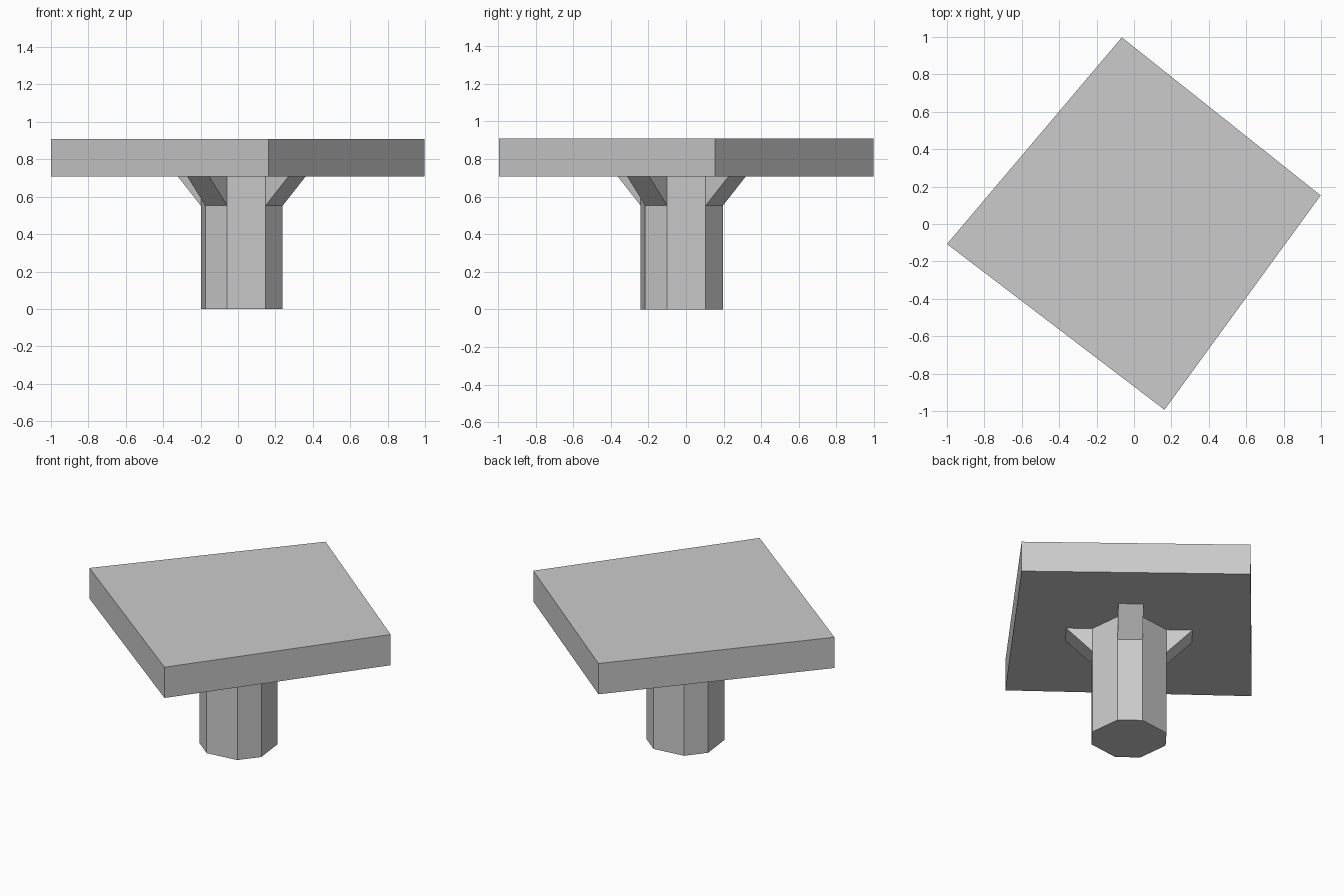
import bpy
import bmesh
from math import radians
from mathutils import Matrix, Vector

cube = bpy.data.objects.get("Cube")
if cube:
    bpy.data.objects.remove(cube, do_unlink=True)

# Single plain grey
GREY = (0.6, 0.6, 0.6, 1.0)
grey = bpy.data.materials.new("plain_grey")
grey.use_nodes = True
grey.diffuse_color = GREY
grey.node_tree.nodes["Principled BSDF"].inputs["Base Color"].default_value = GREY

UNDERSIDE, TOP = 0.707, 0.908
BRACE_FOOT, BRACE_REACH = 0.552, 0.155
APOTHEM, HALF_FACE = 0.22, 0.0745
CENTRE = Vector((0.02, -0.0225, 0))
TURN = radians(51.8)


def prism(name, outline, direction):
    """Extrude a closed outline of 3D points along a direction."""
    bm = bmesh.new()
    base = bm.faces.new([bm.verts.new(p) for p in outline])
    extruded = bmesh.ops.extrude_face_region(bm, geom=[base], use_keep_orig=True)
    moved = [v for v in extruded["geom"] if isinstance(v, bmesh.types.BMVert)]
    bmesh.ops.translate(bm, verts=moved, vec=direction)
    bmesh.ops.recalc_face_normals(bm, faces=bm.faces)
    mesh = bpy.data.meshes.new(name)
    bm.to_mesh(mesh)
    bm.free()
    mesh.materials.append(grey)
    obj = bpy.data.objects.new(name, mesh)
    bpy.context.collection.objects.link(obj)
    return obj


def quarter(i):
    return Matrix.Translation(CENTRE) @ Matrix.Rotation(TURN + radians(90 * i), 4, "Z")


# Slightly uneven square slab
corners = [(-0.065, 0.998), (-1, -0.107), (0.163, -0.993), (0.998, 0.153)]
prism("slab", [(x, y, UNDERSIDE) for x, y in corners], (0, 0, TOP - UNDERSIDE))

# Eight-sided column, narrow faces alternating with wide ones
ring = [quarter(i) @ Vector((APOTHEM, side * HALF_FACE, 0))
        for i in range(4) for side in (-1, 1)]
prism("column", ring, (0, 0, UNDERSIDE))

# Wedge brace on each narrow face
wedge = [(APOTHEM, -HALF_FACE, BRACE_FOOT),
         (APOTHEM + BRACE_REACH, -HALF_FACE, UNDERSIDE),
         (APOTHEM, -HALF_FACE, UNDERSIDE)]
for i in range(4):
    brace = prism(f"brace_{i + 1}", wedge, (0, 2 * HALF_FACE, 0))
    brace.matrix_world = quarter(i)
